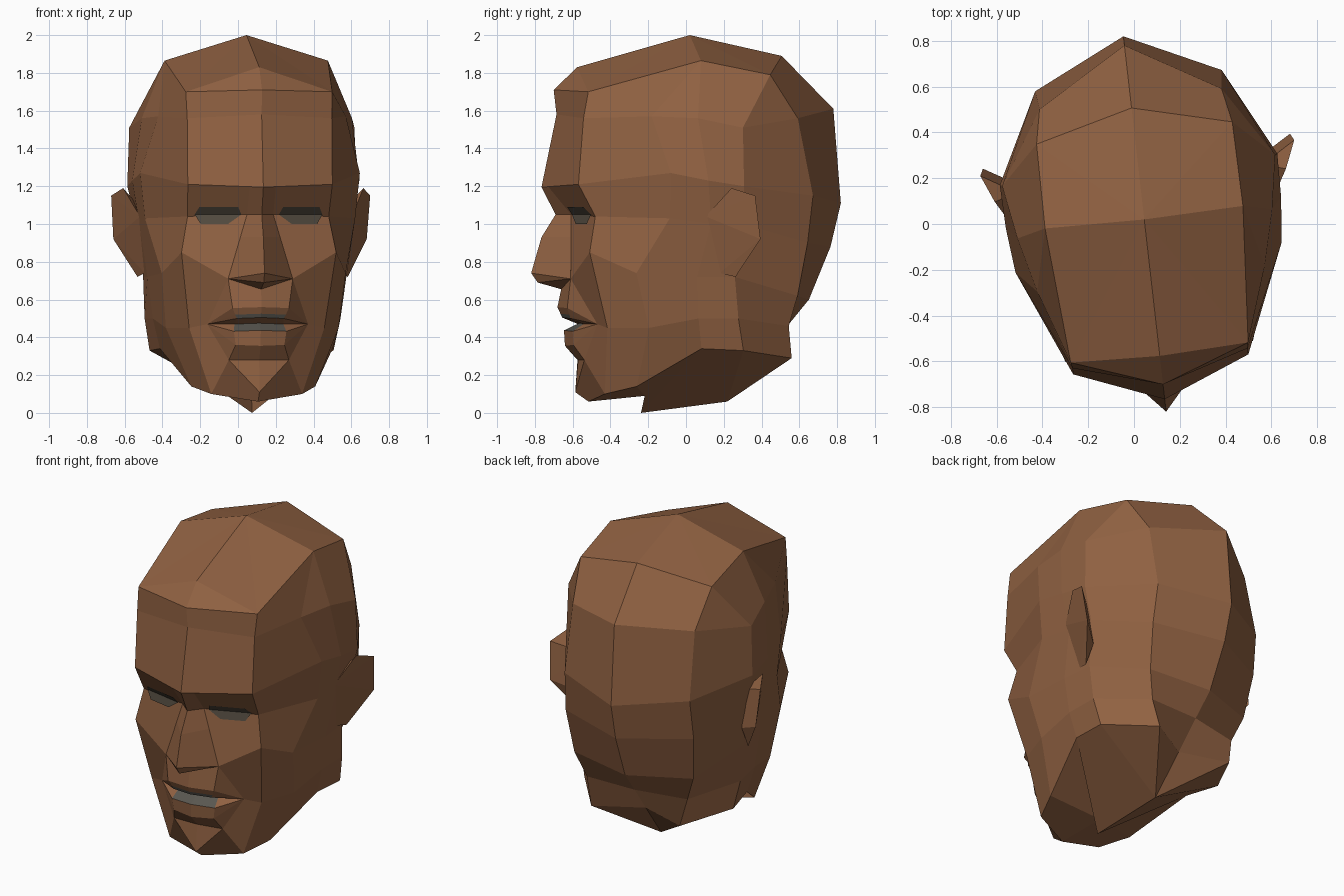
import bpy, bmesh, math

if "Cube" in bpy.data.objects:
    bpy.data.objects.remove(bpy.data.objects["Cube"])

TURN, SHIFT = math.radians(6.5), 0.047   # the head looks slightly to one side


def material(name, rgb):
    m = bpy.data.materials.new(name)
    m.diffuse_color = (*rgb, 1)
    m.use_nodes = True
    m.node_tree.nodes["Principled BSDF"].inputs["Base Color"].default_value = m.diffuse_color
    return m


skin = material("brown skin", (0.28, 0.120, 0.054))
mouth_grey = material("mouth grey", (0.10, 0.095, 0.08))
eye_grey = material("eye grey", (0.085, 0.07, 0.05))


def loft(bm, rows):
    """Join neighbouring rows with quads (triangles where points coincide)."""
    for a, b in zip(rows, rows[1:]):
        for i in range(len(a) - 1):
            ring = []
            for p in (a[i], a[i + 1], b[i + 1], b[i]):
                if p not in ring:
                    ring.append(p)
            if len(ring) > 2:
                bm.faces.new([bm.verts.new(p) for p in ring])


def finish(bm, name, mats, rule=None):
    """Mirror the half, weld, place it and colour its faces."""
    copy = bmesh.ops.duplicate(bm, geom=bm.verts[:] + bm.edges[:] + bm.faces[:])
    for v in [g for g in copy["geom"] if isinstance(g, bmesh.types.BMVert)]:
        v.co.x = -v.co.x
    bmesh.ops.remove_doubles(bm, verts=bm.verts[:], dist=0.002)
    bmesh.ops.recalc_face_normals(bm, faces=bm.faces[:])
    for f in bm.faces:
        f.material_index = int(rule(f.calc_center_median())) if rule else 0
    me = bpy.data.meshes.new(name)
    bm.to_mesh(me)
    bm.free()
    for m in mats:
        me.materials.append(m)
    ob = bpy.data.objects.new(name, me)
    ob.rotation_euler.z = TURN
    ob.location.x = SHIFT
    bpy.context.collection.objects.link(ob)
    return ob


bm = bmesh.new()

# Skull side, columns from forehead corner round to back centre
skull = [
    [(.39, -.565, 1.70), (.435, .03, 1.865), (.435, .03, 1.865), (.43, .40, 1.79), (.43, .40, 1.79), (0, .51, 1.89)],
    [(.385, -.59, 1.56), (.50, -.24, 1.57), (.56, 0, 1.56), (.60, .235, 1.51), (.40, .55, 1.56), (0, .785, 1.61)],
    [(.385, -.617, 1.21), (.585, -.147, 1.27), (.605, .05, 1.23), (.61, .24, 1.20), (.41, .63, 1.15), (0, .825, 1.11)],
    [(.376, -.526, 1.04), (.56, -.15, 1.03), (.565, .07, 1.0), (.56, .24, 1.0), (.42, .60, .90), (0, .77, .88)],
]
loft(bm, skull)

# Cheek side, jaw line and the hollow neck underside, closing on a centre ridge
jaw = [
    [(.412, -.56, .85), (.49, -.32, .74), (.53, 0, .72), (.53, .20, .72), (.39, .55, .62), (0, .655, .60)],
    [(.36, -.46, .45), (.46, -.25, .45), (.50, .01, .50), (.52, .22, .50), (.33, .51, .46), (0, .54, .46)],
    [(.242, -.46, .10), (.33, -.30, .14), (.46, .03, .34), (.49, .25, .33), (.29, .53, .29), (0, .405, .29)],
    [(0, -.52, .06), (0, -.22, .09), (0, -.24, 0), (0, .22, .06), (0, .22, .06), (0, .22, .06)],
]
loft(bm, [skull[-1]] + jaw)

# Crown cap
apex, front_top, hairline = (0, .02, 2.0), (0, -.58, 1.83), (0, -.705, 1.71)
rim = [front_top] + skull[0]
loft(bm, [[apex] * len(rim), rim])

# Forehead and brow overhang
brow, nasion, eye_in = (0, -.77, 1.195), (0, -.695, 1.05), (.07, -.62, 1.05)
loft(bm, [[front_top, skull[0][0]], [hairline, skull[0][0]],
          [(0, -.69, 1.58), skull[1][0]], [brow, skull[2][0]]])
loft(bm, [[brow, (.07, -.742, 1.198), skull[2][0]], [nasion, eye_in, skull[3][0]]])

# Nose
ala = (.172, -.634, .71)
loft(bm, [[nasion, eye_in], [(0, -.77, .93), (.106, -.625, .93)],
          [(0, -.825, .74), ala], [(0, -.79, .69), ala], [(0, -.665, .655), ala]])

# Lips, fanned into the mouth corner
corner, crease, chin = (.268, -.503, .47), (.16, -.56, .28), (0, -.59, .11)
lips = [
    [(0, -.665, .655), ala],
    [(0, -.685, .56), (.15, -.65, .555)],
    [(0, -.669, .525), (.135, -.637, .52)],
    [(0, -.66, .505), (.125, -.63, .50)],
    [(0, -.57, .475), (.13, -.56, .47)],
    [(0, -.65, .437), (.14, -.62, .432)],
    [(0, -.645, .355), (.13, -.615, .36)],
    [(0, -.575, .28), crease],
]
loft(bm, [row + [corner] for row in lips])
loft(bm, [lips[-1], [chin, chin]])

# Front of cheeks, between the face features and the side of the head
inner = [eye_in, ala, corner, crease, chin]
outer = [skull[-1][0]] + [row[0] for row in jaw]
loft(bm, [[a, b] for a, b in zip(inner, outer)])

# Grey only on the middle strips of the mouth
finish(bm, "head", [skin, mouth_grey],
       lambda c: (.44 < c.z < .47 or .506 < c.z < .52) and abs(c.x) < .12 and c.y < -.5)

# Ears
bm = bmesh.new()
for p in [(.565, .04, 1.04), (.64, .17, 1.19), (.69, .29, 1.15), (.675, .32, .92),
          (.56, .20, .72), (.53, .12, .74), (.54, .20, 1.08), (.54, .24, .85)]:
    bm.verts.new(p)
hull = bmesh.ops.convex_hull(bm, input=bm.verts[:])
bmesh.ops.delete(bm, geom=hull["geom_interior"], context='VERTS')
finish(bm, "ears", [skin])

# Eyes: thin folded plates lying in the sockets
bm = bmesh.new()
rows = []
for z, lift, x0, x1 in [(1.09, .042, .12, .32), (1.05, .008, .10, .34), (1.0, .018, .17, .31)]:
    rows.append([(x, -.62 + (x - .07) * .307 - lift, z)
                 for x in (x0, (x0 + x1) / 2, x1)])
loft(bm, rows)
finish(bm, "eyes", [eye_grey])
